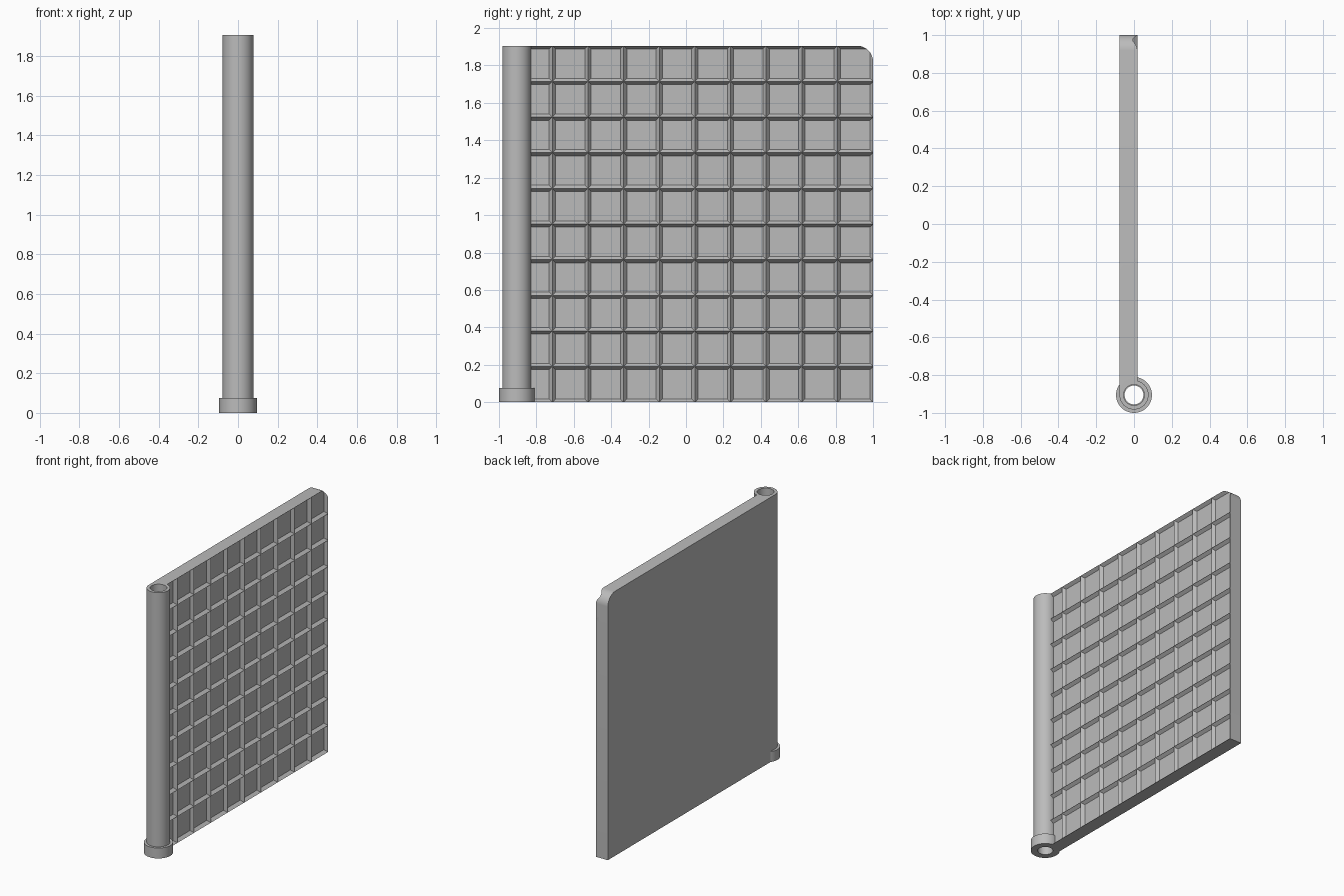
import bpy, bmesh, math
from mathutils import Vector

cube = bpy.data.objects.get("Cube")
if cube:
    bpy.data.objects.remove(cube, do_unlink=True)

TOP = 1.905        # overall height
PITCH = TOP / 10   # spacing of the ridges
HINGE_Y = -0.905   # axis of the hinge tube
BACK, FLOOR, PEAK = -0.077, -0.004, 0.018
HALF = 0.018       # half width of a ridge
CORNER = 0.085     # radius of the rounded corner

grey = bpy.data.materials.new("plain grey")
grey.use_nodes = True
colour = (0.5, 0.5, 0.5, 1)
grey.diffuse_color = colour
grey.node_tree.nodes["Principled BSDF"].inputs["Base Color"].default_value = colour


def finish(bm, name):
    bmesh.ops.recalc_face_normals(bm, faces=bm.faces)
    mesh = bpy.data.meshes.new(name)
    bm.to_mesh(mesh)
    bm.free()
    mesh.materials.append(grey)
    obj = bpy.data.objects.new(name, mesh)
    bpy.context.collection.objects.link(obj)
    bpy.ops.object.select_all(action="DESELECT")
    obj.select_set(True)
    bpy.context.view_layer.objects.active = obj
    bpy.ops.object.shade_smooth_by_angle(angle=math.radians(30))
    return obj


def prism(bm, points, direction):
    face = bm.faces.new([bm.verts.new(p) for p in points])
    ext = bmesh.ops.extrude_face_region(bm, geom=[face], use_keep_orig=True)
    moved = [g for g in ext["geom"] if isinstance(g, bmesh.types.BMVert)]
    bmesh.ops.translate(bm, verts=moved, vec=direction)


def trim(bm, point, normal):
    geom = bm.verts[:] + bm.edges[:] + bm.faces[:]
    bmesh.ops.bisect_plane(bm, geom=geom, dist=1e-5, plane_co=point,
                           plane_no=normal, clear_outer=True)
    bmesh.ops.holes_fill(bm, edges=[e for e in bm.edges if e.is_boundary], sides=0)


def round_corner(bm, steps=8):
    centre = Vector((0, 1 - CORNER, TOP - CORNER))
    for i in range(steps):
        a = (i + 0.5) * math.pi / 2 / steps
        normal = Vector((0, math.cos(a), math.sin(a)))
        trim(bm, centre + normal * CORNER, normal)


# Flat panel, its near edge wrapping onto the hinge tube
bm = bmesh.new()
outline = [(BACK, HINGE_Y), (-0.05, HINGE_Y + 0.05), (FLOOR, HINGE_Y + 0.066),
           (FLOOR, 1), (BACK, 1)]
prism(bm, [(x, y, 0) for x, y in outline], (0, 0, TOP))
round_corner(bm)
finish(bm, "panel")

# Triangular ridges framing the square recesses
section = [(-HALF, FLOOR - 0.001), (HALF, FLOOR - 0.001), (0, PEAK)]
bm = bmesh.new()
start = HINGE_Y + 0.065
for k in range(11):
    prism(bm, [(x, start, k * PITCH + d) for d, x in section], (0, 1.05 - start, 0))
for k in range(10):
    prism(bm, [(x, 1 - k * PITCH + d, -0.05) for d, x in section], (0, 0, TOP + 0.1))
trim(bm, (0, 0, 0), (0, 0, -1))
trim(bm, (0, 0, TOP), (0, 0, 1))
trim(bm, (0, 1, 0), (0, 1, 0))
round_corner(bm)
finish(bm, "ridges")

# Hollow hinge tube with a collar at its foot
bm = bmesh.new()
profile = [(0.095, 0), (0.095, 0.075), (0.077, 0.075), (0.077, TOP),
           (0.055, TOP), (0.055, 0.075), (0.05, 0.075), (0.05, 0)]
sides = 48
rings = []
for r, z in profile:
    angles = [2 * math.pi * i / sides for i in range(sides)]
    rings.append([bm.verts.new((r * math.cos(a), HINGE_Y + r * math.sin(a), z))
                  for a in angles])
for n, ring in enumerate(rings):
    after = rings[(n + 1) % len(rings)]
    for i in range(sides):
        j = (i + 1) % sides
        bm.faces.new((ring[i], ring[j], after[j], after[i]))
finish(bm, "hinge_tube")
